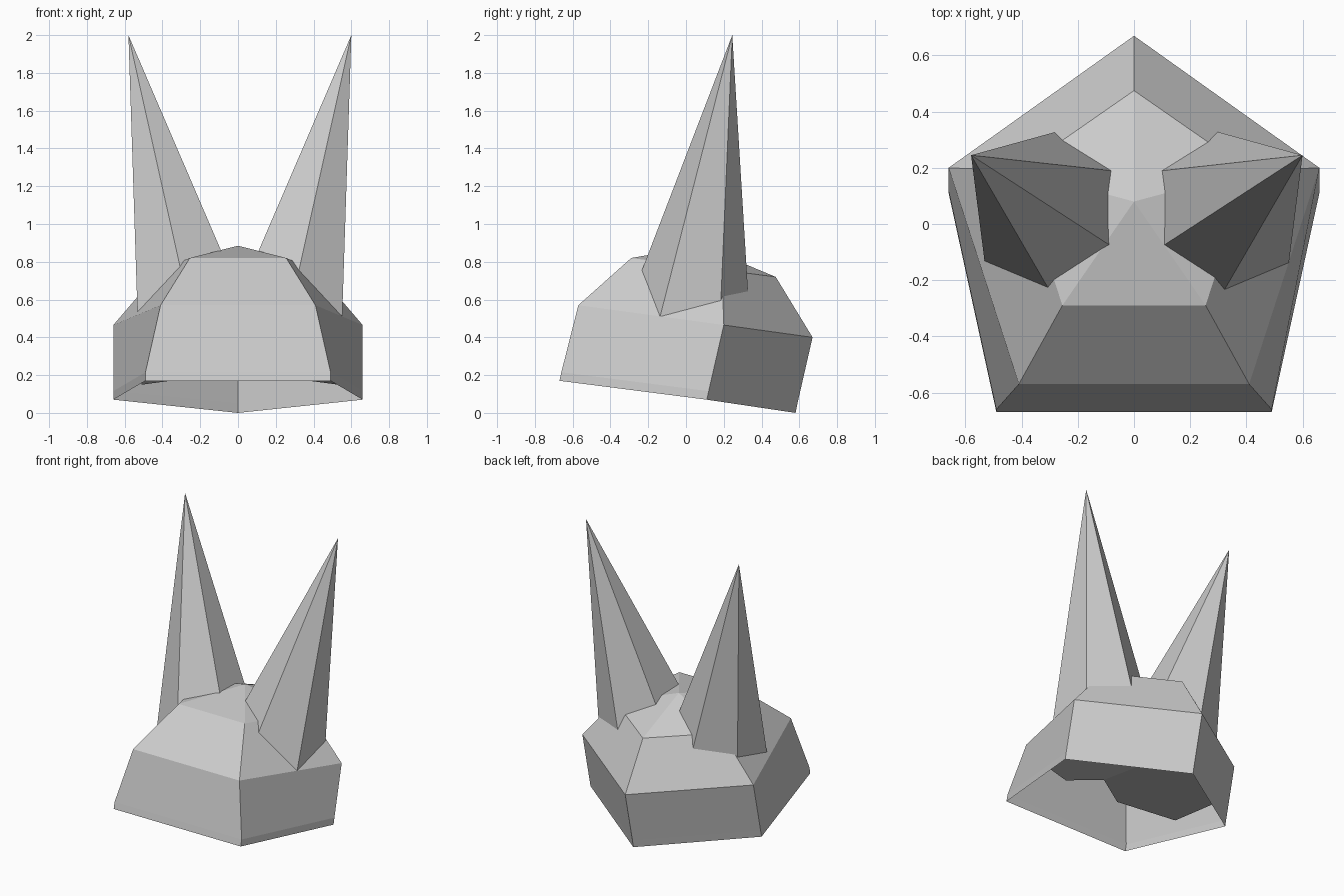
import bpy
import bmesh
from mathutils import Matrix, Vector

if "Cube" in bpy.data.objects:
    bpy.data.objects.remove(bpy.data.objects["Cube"])


def add_object(name, bm):
    bmesh.ops.recalc_face_normals(bm, faces=bm.faces)
    mesh = bpy.data.meshes.new(name)
    bm.to_mesh(mesh)
    bm.free()
    obj = bpy.data.objects.new(name, mesh)
    bpy.context.collection.objects.link(obj)
    return obj


# Helmet shell: tilted five-sided dome, open below.
# Each ring lists its front corner, side corner and back corner.
rings = [
    ((0.49, -0.67, 0.17), (0.66, 0.11, 0.07), (0, 0.58, 0.0)),
    ((0.49, -0.66, 0.215), (0.66, 0.12, 0.115), (0, 0.59, 0.05)),
    ((0.41, -0.57, 0.57), (0.66, 0.20, 0.465), (0, 0.67, 0.40)),
    ((0.255, -0.29, 0.82), (0.41, 0.19, 0.757), (0, 0.475, 0.72)),
]
bm = bmesh.new()
loops = []
for front, side, back in rings:
    corners = [front, side, back,
               (-side[0], *side[1:]), (-front[0], *front[1:])]
    loops.append([bm.verts.new(c) for c in corners])
for low, high in zip(loops, loops[1:]):
    for i in range(5):
        j = (i + 1) % 5
        bm.faces.new((low[i], low[j], high[j], high[i]))
crown = bm.verts.new((0, 0.08, 0.885))
for i in range(5):
    bm.faces.new((loops[-1][i], loops[-1][(i + 1) % 5], crown))
add_object("helmet_shell", bm)


# Horns: six-sided capped spikes sunk into the shell, leaning outwards
def add_horn(name, side):
    base = Vector((0.01 + side * 0.20, -0.025, 0.25))
    tip = Vector((0.01 + side * 0.59, 0.245, 2.0))
    axis = tip - base
    w = axis.normalized()
    v = Vector((0, 1, 0))
    v = (v - w * v.dot(w)).normalized()
    u = v.cross(w)
    frame = Matrix((u, v, w)).transposed().to_4x4()
    frame.translation = (base + tip) / 2
    bm = bmesh.new()
    bmesh.ops.create_cone(bm, cap_ends=True, segments=6, radius1=0.385,
                          radius2=0, depth=axis.length, matrix=frame)
    bmesh.ops.remove_doubles(bm, verts=bm.verts, dist=1e-4)
    add_object(name, bm)


add_horn("right_horn", 1)
add_horn("left_horn", -1)
